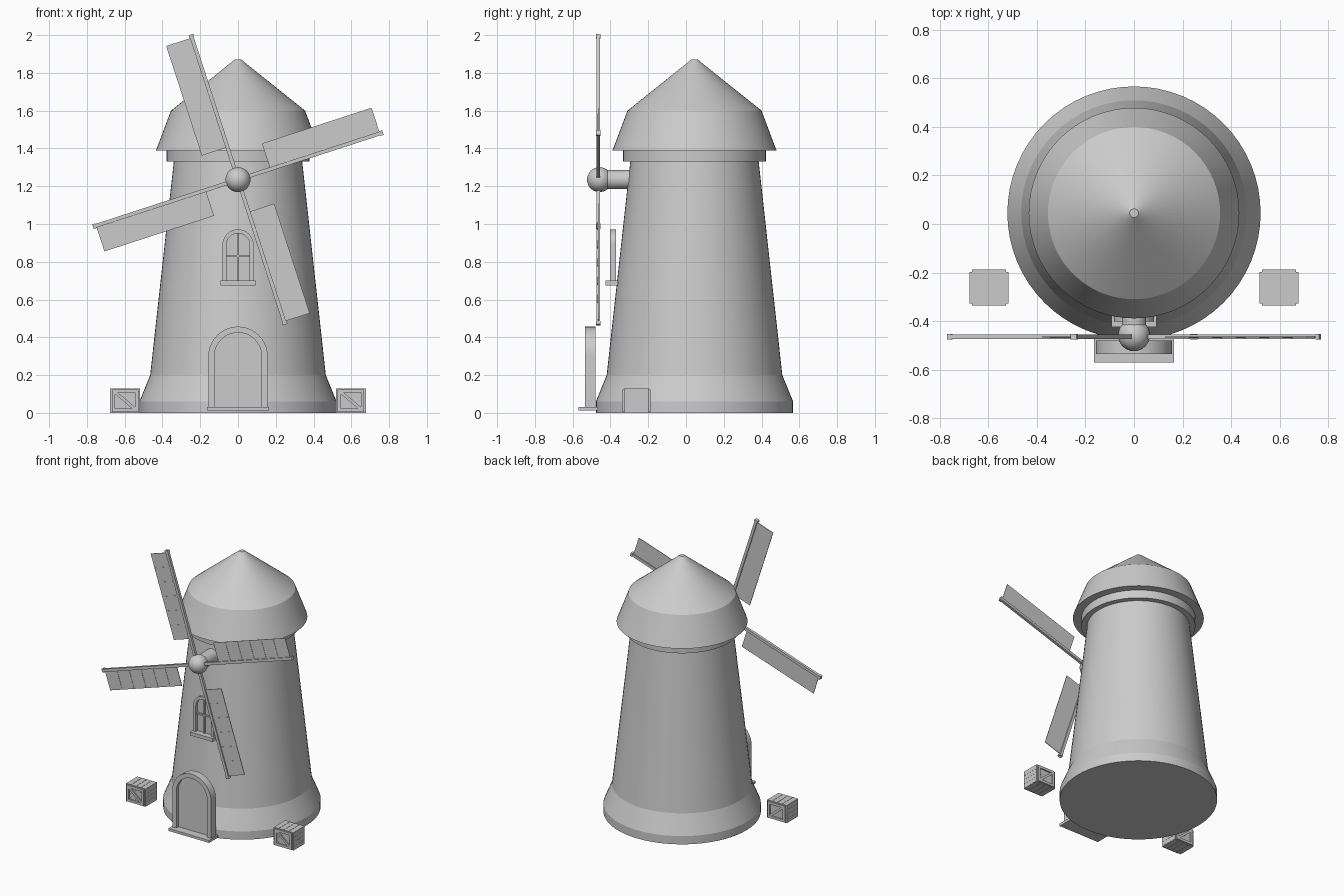
import bpy, bmesh, math
from mathutils import Matrix, Vector

if "Cube" in bpy.data.objects:
    bpy.data.objects.remove(bpy.data.objects["Cube"])

grey = bpy.data.materials.new("plain grey")
grey.use_nodes = True
grey.diffuse_color = (0.6, 0.6, 0.6, 1)
grey.node_tree.nodes["Principled BSDF"].inputs["Base Color"].default_value = (0.6, 0.6, 0.6, 1)

AXIS_Y = 0.045    # tower centre line
SAIL_Y = -0.465   # plane of the sails
HUB_Z = 1.235


def finish(name, bm, smooth=False):
    bmesh.ops.recalc_face_normals(bm, faces=bm.faces)
    mesh = bpy.data.meshes.new(name)
    bm.to_mesh(mesh)
    bm.free()
    mesh.materials.append(grey)
    obj = bpy.data.objects.new(name, mesh)
    bpy.context.collection.objects.link(obj)
    if smooth:
        bpy.ops.object.select_all(action='DESELECT')
        obj.select_set(True)
        bpy.context.view_layer.objects.active = obj
        bpy.ops.object.shade_smooth_by_angle(angle=math.radians(15))
    return obj


def add_box(bm, lo, hi, matrix=Matrix()):
    lo, hi = Vector(lo), Vector(hi)
    size = Matrix.Diagonal((*(hi - lo), 1))
    bmesh.ops.create_cube(bm, size=1, matrix=matrix @ Matrix.Translation((lo + hi) / 2) @ size)


def box(name, lo, hi):
    bm = bmesh.new()
    add_box(bm, lo, hi)
    return finish(name, bm)


def lathe(name, profile, segments=64):
    """Spin (radius, height) points round the tower axis, closing both ends."""
    bm = bmesh.new()
    rings = []
    for r, z in profile:
        angles = [2 * math.pi * i / segments for i in range(segments)]
        rings.append([bm.verts.new((r * math.cos(a), AXIS_Y + r * math.sin(a), z)) for a in angles])
    for low, high in zip(rings, rings[1:]):
        for i in range(segments):
            j = (i + 1) % segments
            bm.faces.new((low[i], low[j], high[j], high[i]))
    bm.faces.new(rings[0])
    bm.faces.new(rings[-1])
    return finish(name, bm, True)


def arch_points(half, bottom, spring, steps=20):
    arc = [math.pi * i / steps for i in range(steps + 1)]
    return ([(half, bottom)] + [(half * math.cos(a), spring + half * math.sin(a)) for a in arc]
            + [(-half, bottom)])


def arch_panel(name, half, bottom, spring, front, back):
    bm = bmesh.new()
    face = bm.faces.new([bm.verts.new((x, front, z)) for x, z in arch_points(half, bottom, spring)])
    new = bmesh.ops.extrude_face_region(bm, geom=[face])["geom"]
    bmesh.ops.translate(bm, verts=[v for v in new if isinstance(v, bmesh.types.BMVert)],
                        vec=(0, back - front, 0))
    return finish(name, bm)


def arch_frame(name, outer, inner, bottom, spring, front, back):
    bm = bmesh.new()
    loops = [[bm.verts.new((x, y, z)) for x, z in arch_points(half, bottom, spring)]
             for half, y in ((outer, front), (inner, front), (inner, back), (outer, back))]
    for k in range(4):
        a, b = loops[k], loops[(k + 1) % 4]
        for i in range(len(a) - 1):
            bm.faces.new((a[i], a[i + 1], b[i + 1], b[i]))
    for end in (0, -1):
        bm.faces.new([loop[end] for loop in loops])
    return finish(name, bm, True)


# Tower and roof
lathe("tower", [(0.522, 0), (0.522, 0.06), (0.465, 0.2), (0.34, 1.33)])
lathe("roof_collar", [(0.378, 1.33), (0.378, 1.39)])
lathe("roof", [(0.434, 1.39), (0.355, 1.6), (0.018, 1.87)])

# Door
arch_frame("door_frame", 0.157, 0.125, 0.03, 0.3, -0.535, -0.48)
arch_panel("door", 0.127, 0.03, 0.3, -0.51, -0.485)
box("door_step", (-0.165, -0.57, 0.012), (0.165, -0.465, 0.03))

# Window
arch_frame("window_frame", 0.082, 0.061, 0.7, 0.89, -0.402, -0.37)
arch_panel("window_pane", 0.063, 0.7, 0.89, -0.38, -0.372)
box("window_sill", (-0.092, -0.425, 0.675), (0.092, -0.36, 0.7))
box("window_upright", (-0.005, -0.392, 0.7), (0.005, -0.375, 0.95))
box("window_crossbar", (-0.061, -0.392, 0.826), (0.061, -0.375, 0.836))

# Hub and axle
bm = bmesh.new()
bmesh.ops.create_uvsphere(bm, u_segments=32, v_segments=16, radius=0.066,
                          matrix=Matrix.Translation((0, -0.458, HUB_Z)))
finish("hub", bm, True)
bm = bmesh.new()
bmesh.ops.create_cone(bm, cap_ends=True, segments=32, radius1=0.05, radius2=0.05, depth=0.22,
                      matrix=Matrix.Translation((0, -0.35, HUB_Z)) @ Matrix.Rotation(math.pi / 2, 4, 'X'))
finish("axle", bm, True)

# Four sails, each a spar with a battened cloth on one side
for n in range(4):
    turn = Matrix.Translation((0, SAIL_Y, HUB_Z)) @ Matrix.Rotation(-math.radians(18 + 90 * n), 4, 'Y')
    bm = bmesh.new()
    add_box(bm, (0.03, -0.01, -0.01), (0.79, 0.01, 0.01), turn)
    add_box(bm, (0.79, -0.012, -0.013), (0.807, 0.012, 0.013), turn)
    finish(f"sail_spar_{n + 1}", bm)
    bm = bmesh.new()
    add_box(bm, (0.18, -0.002, 0.008), (0.79, 0.002, 0.143), turn)
    for k in range(1, 6):
        u = 0.18 + k * 0.61 / 6
        add_box(bm, (u - 0.002, -0.004, 0.008), (u + 0.002, 0.002, 0.143), turn)
    finish(f"sail_cloth_{n + 1}", bm)

# Crates: a core, plank strips on the faces, and braced end frames
for side, label in ((1, "left"), (-1, "right")):
    place = Matrix.Translation((side * 0.598, -0.262, 0))
    bm = bmesh.new()
    add_box(bm, (-0.076, -0.062, 0.004), (0.076, 0.062, 0.126), place)
    for k in range(4):
        x = -0.079 + k * 0.04
        add_box(bm, (x, -0.065, 0), (x + 0.038, 0.065, 0.13), place)
        z = 0.003 + k * 0.0315
        add_box(bm, (-0.08, -0.065, z), (0.08, 0.065, z + 0.029), place)
    for y in (-0.069, 0.069):
        for x in (-0.061, 0.061):
            add_box(bm, (x - 0.009, y - 0.005, 0.005), (x + 0.009, y + 0.005, 0.125), place)
        for z in (0.014, 0.116):
            add_box(bm, (-0.07, y - 0.005, z - 0.009), (0.07, y + 0.005, z + 0.009), place)
        tilt = place @ Matrix.Translation((0, y, 0.065)) @ Matrix.Rotation(math.radians(40), 4, 'Y')
        add_box(bm, (-0.075, -0.004, -0.008), (0.075, 0.004, 0.008), tilt)
    finish(f"crate_{label}", bm)
